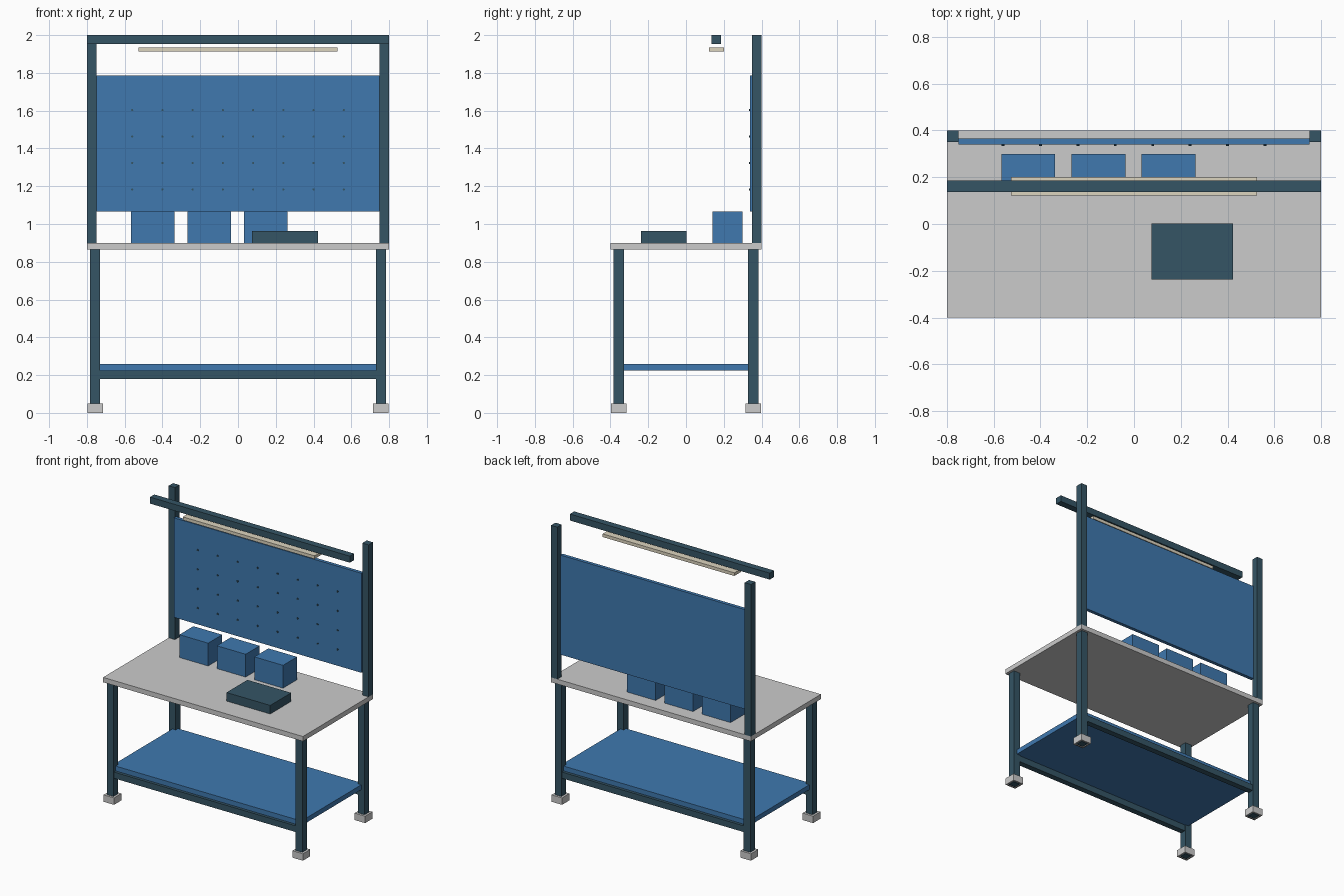
import bpy, bmesh
from math import radians
from mathutils import Matrix

if "Cube" in bpy.data.objects:
    bpy.data.objects.remove(bpy.data.objects["Cube"])


def material(name, rgb):
    m = bpy.data.materials.new(name)
    m.diffuse_color = (*rgb, 1)
    m.use_nodes = True
    m.node_tree.nodes["Principled BSDF"].inputs["Base Color"].default_value = m.diffuse_color
    return m


STEEL = material("dark_steel", (0.035, 0.09, 0.13))
BLUE = material("blue_paint", (0.05, 0.19, 0.43))
CREAM = material("lamp_cream", (0.72, 0.66, 0.52))


def finish(name, bm, mat):
    me = bpy.data.meshes.new(name)
    bm.to_mesh(me)
    bm.free()
    ob = bpy.data.objects.new(name, me)
    if mat:
        me.materials.append(mat)
    bpy.context.collection.objects.link(ob)
    return ob


def new_box(x, y, z):
    """Cube bmesh spanning the given (min, max) ranges."""
    bm = bmesh.new()
    mid = [(a + b) / 2 for a, b in (x, y, z)]
    size = [b - a for a, b in (x, y, z)]
    bmesh.ops.create_cube(bm, size=1, matrix=Matrix.Translation(mid) @ Matrix.Diagonal((*size, 1)))
    return bm


def box(name, x, y, z, mat=None):
    return finish(name, new_box(x, y, z), mat)


def around(c, half):
    return (c - half, c + half)


# Worktop
box("worktop", (-0.8, 0.8), (-0.4, 0.4), (0.865, 0.9))

# Legs with sleeve feet
LX, LY, LH, FH = 0.756, 0.356, 0.0265, 0.042
for sx, side in ((-1, "left"), (1, "right")):
    for sy, end in ((-1, "front"), (1, "back")):
        x, y = sx * LX, sy * LY
        box(f"{end}_{side}_leg", around(x, LH), around(y, LH), (0, 0.865), STEEL)
        bm = new_box(around(x, FH), around(y, FH), (0, 0.05))
        bm.normal_update()
        bottom = [f for f in bm.faces if f.normal.z < -0.9]
        bmesh.ops.inset_region(bm, faces=bottom, thickness=FH - LH)
        bmesh.ops.delete(bm, geom=bottom, context="FACES")
        finish(f"{end}_{side}_foot", bm, None)

# Lower shelf and its rails
box("lower_shelf", (-LX, LX), (-LY, LY), (0.225, 0.26), BLUE)
for sy, end in ((-1, "front"), (1, "back")):
    box(f"{end}_shelf_rail", (-LX, LX), around(sy * LY, 0.021), (0.18, 0.225), STEEL)

# Rear uprights
for sx, side in ((-1, "left"), (1, "right")):
    box(f"{side}_upright", around(sx * 0.775, 0.025), (0.35, 0.4), (0.9, 2.0), STEEL)

# Overhead beam and lamp
box("overhead_beam", (-0.8, 0.8), (0.136, 0.185), (1.953, 2.0), STEEL)
box("lamp", (-0.527, 0.527), (0.122, 0.2), (1.912, 1.935), CREAM)

# Back panel with a grid of pegs
box("back_panel", (-0.75, 0.75), (0.34, 0.365), (1.065, 1.785), BLUE)
bm = bmesh.new()
for i in range(8):
    for j in range(4):
        place = Matrix.Translation((-0.56 + 0.16 * i, 0.338, 1.183 + 0.14 * j))
        bmesh.ops.create_cone(bm, cap_ends=True, segments=8, radius1=0.006, radius2=0.006,
                              depth=0.01, matrix=place @ Matrix.Rotation(radians(90), 4, "X"))
finish("panel_pegs", bm, STEEL)

# Storage bins
for i in range(3):
    box(f"storage_bin_{i + 1}", around(-0.452 + 0.3 * i, 0.115), (0.14, 0.3), (0.9, 1.065), BLUE)

# Tool case on the worktop
box("tool_case", (0.074, 0.424), (-0.237, 0.002), (0.9, 0.962), STEEL)
